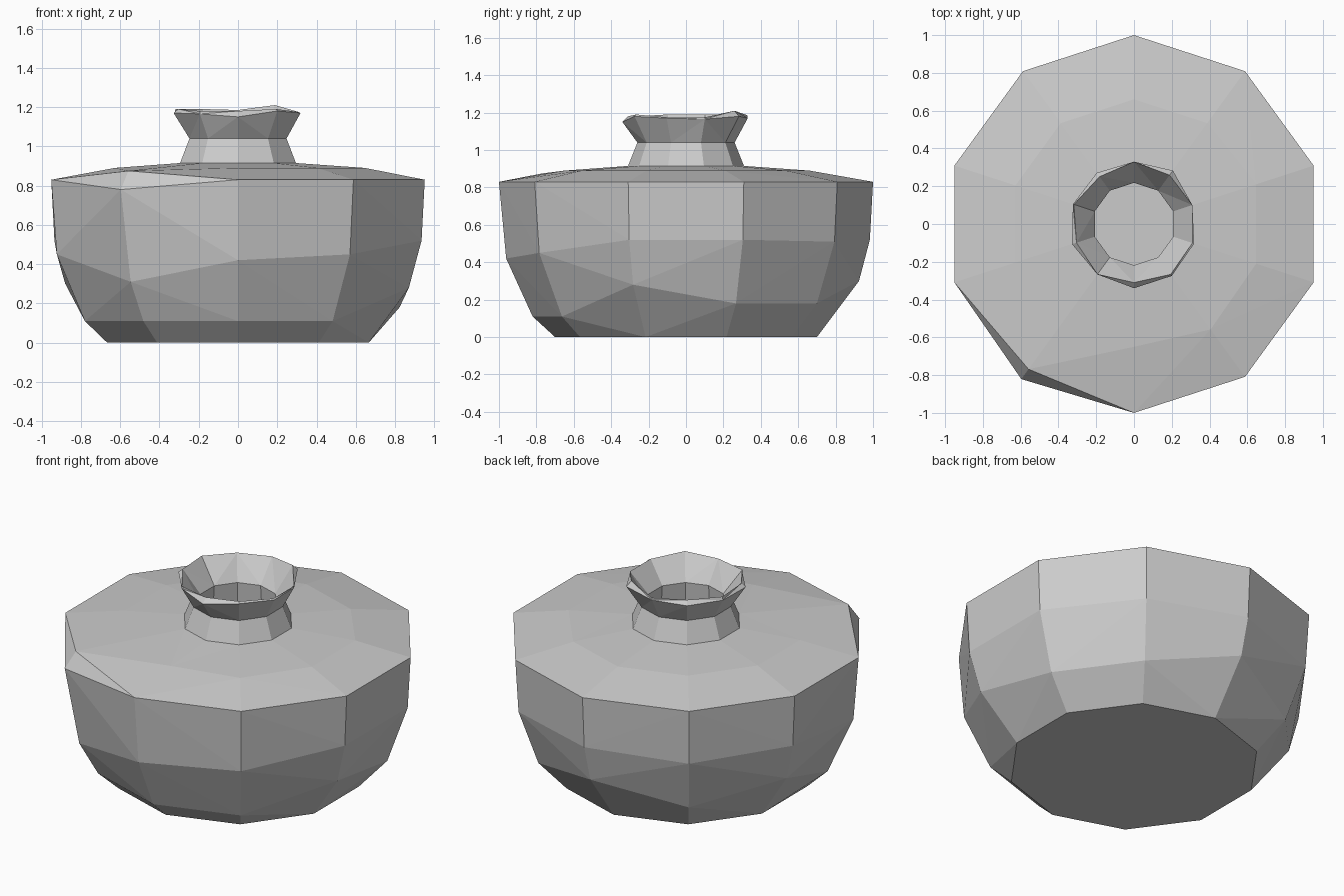
import bpy, bmesh, math

if "Cube" in bpy.data.objects:
    bpy.data.objects.remove(bpy.data.objects["Cube"])

N = 10
# Body wall profile: (height, radius)
WALL = [(0, .70), (.11, .82), (.18, .865), (.31, .93), (.45, .97), (.52, .983), (.83, 1.0)]


def wall_radius(z):
    for (z0, r0), (z1, r1) in zip(WALL, WALL[1:]):
        if z <= z1:
            return r0 + (r1 - r0) * (z - z0) / (z1 - z0)
    return 1.0


def spread(v):
    return v if isinstance(v, list) else [v] * N


def add_ring(bm, radii, heights):
    """Ten-sided ring, first vertex at the front (-y), counter-clockwise."""
    out = []
    for k, (r, z) in enumerate(zip(spread(radii), spread(heights))):
        a = math.radians(-90 + 36 * k)
        out.append(bm.verts.new((r * math.cos(a), r * math.sin(a), z)))
    return out


def loft(name, rings, cap_start=False, cap_end=False):
    bm = bmesh.new()
    loops = [add_ring(bm, r, z) for r, z in rings]
    for a, b in zip(loops, loops[1:]):
        for i in range(N):
            j = (i + 1) % N
            bm.faces.new((a[i], a[j], b[j], b[i]))
    if cap_start:
        bm.faces.new(loops[0][::-1])
    if cap_end:
        bm.faces.new(loops[-1])
    bmesh.ops.triangulate(bm, faces=[f for f in bm.faces if len(f.verts) == 4],
                          quad_method='SHORT_EDGE')
    bmesh.ops.recalc_face_normals(bm, faces=bm.faces)
    mesh = bpy.data.meshes.new(name)
    bm.to_mesh(mesh)
    bm.free()
    ob = bpy.data.objects.new(name, mesh)
    bpy.context.collection.objects.link(ob)
    return ob


# Uneven, hand-hewn facet heights around the wall
low = [.11, .11, .28, .18, .18, .30, .18, .30, .11, .11]
mid = [.42, .45, .52, .52, .51, .52, .50, .52, .45, .31]
rim_z = [.83] * 9 + [.78]
# The chipped front-left corner pushes its shoulder vertex out to the rim
shoulder_r = [.65, .69, .68, .68, .66, .66, .66, .66, .66, .95]
shoulder_z = [.89] * 9 + [.875]
# Flared, wobbly mouth
lip_r = [.34, .34, .335, .325, .35, .33, .335, .34, .345, .33]
lip_z = [1.15, 1.18, 1.17, 1.165, 1.18, 1.17, 1.165, 1.17, 1.17, 1.165]
crest_r = [.31, .33, .325, .325, .32, .33, .31, .335, .32, .33]
crest_z = [1.18, 1.19, 1.175, 1.175, 1.21, 1.185, 1.19, 1.19, 1.19, 1.18]

# Whole pot: outside from base to lip, then back down the inside to its floor
loft("pot", [
    (.70, 0),
    ([wall_radius(z) for z in low], low),
    ([wall_radius(z) for z in mid], mid),
    ([1.0] * 9 + [1.015], rim_z),
    (shoulder_r, shoulder_z),
    (.31, .915),
    (.26, 1.04),
    (lip_r, lip_z),
    (crest_r, crest_z),
    (.218, 1.05),
    (.23, .90),
    (.60, .84),
    (.90, .77),
    (.87, .40),
    (.62, .06),
], cap_start=True, cap_end=True)
